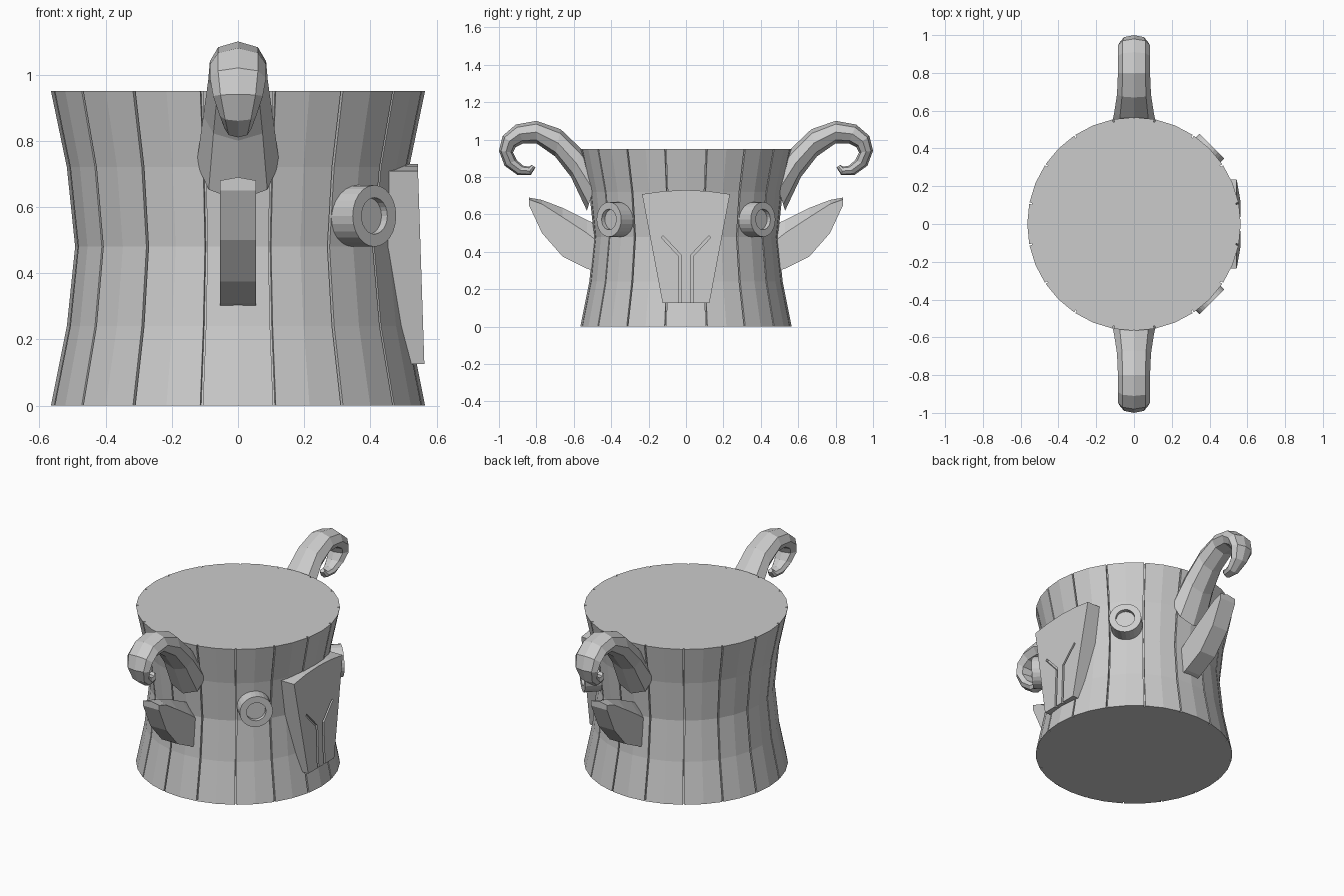
import bpy, bmesh
from math import sin, cos, pi, radians
from mathutils import Vector, Matrix

if "Cube" in bpy.data.objects:
    bpy.data.objects.remove(bpy.data.objects["Cube"])


def loft(name, rings, mirror=False):
    """Skin a list of equal-length vertex rings, cap both ends."""
    bm = bmesh.new()
    rows = [[bm.verts.new(p) for p in ring] for ring in rings]
    n = len(rows[0])
    for a, b in zip(rows, rows[1:]):
        for i in range(n):
            j = (i + 1) % n
            bm.faces.new((a[i], a[j], b[j], b[i]))
    bm.faces.new(rows[0])
    bm.faces.new(rows[-1])
    bmesh.ops.recalc_face_normals(bm, faces=bm.faces)
    mesh = bpy.data.meshes.new(name)
    bm.to_mesh(mesh)
    bm.free()
    obj = bpy.data.objects.new(name, mesh)
    bpy.context.collection.objects.link(obj)
    if mirror:
        mod = obj.modifiers.new("mirror", 'MIRROR')
        mod.use_axis = (False, True, False)
    return obj


# Waisted body of 16 staves with thin grooves between them
def body_ring(z, r):
    pts = []
    for k in range(16):
        mid = radians(22.5 * k)
        seam = mid + radians(11.25)
        half = 0.004 / r
        for ang, rad in ((mid, r), (seam - half, r), (seam - half, r - 0.014),
                         (seam + half, r - 0.014), (seam + half, r)):
            pts.append((rad * cos(ang), rad * sin(ang), z))
    return pts


loft("body", [body_ring(z, r) for z, r in
              ((0, 0.565), (0.24, 0.517), (0.48, 0.492), (0.72, 0.517), (0.95, 0.565))])

# Curled horns: outer point (y, z), inner point (y, z), half width
horn = [(0.46, 0.84, 0.53, 0.62, 0.125), (0.56, 0.95, 0.615, 0.80, 0.105),
        (0.67, 1.055, 0.70, 0.91, 0.09), (0.80, 1.10, 0.80, 0.98, 0.085),
        (0.91, 1.08, 0.87, 0.98, 0.085), (0.98, 1.02, 0.91, 0.96, 0.085),
        (1.0, 0.94, 0.925, 0.93, 0.075), (0.97, 0.86, 0.905, 0.89, 0.055),
        (0.90, 0.81, 0.87, 0.86, 0.04), (0.83, 0.81, 0.84, 0.855, 0.03),
        (0.805, 0.85, 0.825, 0.865, 0.015)]
rings = []
for oy, oz, iy, iz, w in horn:
    outer, inner = Vector((0, oy, oz)), Vector((0, iy, iz))
    mid, up = (outer + inner) / 2, (outer - inner) / 2
    rings.append([mid + up * cos(k * pi / 4) + Vector((w * sin(k * pi / 4), 0, 0))
                  for k in range(8)])
loft("horns", rings, mirror=True)

# Leaf-shaped ears with a ridged top: y, bottom z, side-edge z, ridge z
ear = [(0.44, 0.28, 0.43, 0.53), (0.53, 0.31, 0.50, 0.57), (0.66, 0.375, 0.585, 0.635),
       (0.77, 0.50, 0.655, 0.677), (0.84, 0.65, 0.68, 0.69)]
h = 0.054
loft("ears", [[(-h, y, b), (h, y, b), (h, y, e), (0, y, t), (-h, y, e)]
              for y, b, e, t in ear], mirror=True)

# Ring eyes with a shallow recess, pointing out at 45 degrees
turn = Matrix.Rotation(radians(45), 4, 'Z')
loft("eyes", [[turn @ Vector((d, r * cos(k * pi / 12), 0.573 + r * sin(k * pi / 12)))
               for k in range(24)]
              for d, r in ((0.44, 0.093), (0.583, 0.093), (0.583, 0.055), (0.558, 0.055))],
     mirror=True)

# Snout plate: tapered slab with an arched top and a leaning front
outline = [(-0.125, 0.125), (0.125, 0.125), (0.235, 0.708), (0.12, 0.724),
           (0, 0.73), (-0.12, 0.724), (-0.235, 0.708)]


def front_x(z):
    return 0.563 - 0.033 * (z - 0.125)


snout = loft("snout_plate", [[(0.42, y, z) for y, z in outline],
                             [(front_x(z), y, z) for y, z in outline]])

# Nostril grooves: one bent slot cutter per side
w = 0.007
for s in (-1, 1):
    slot = [(0.03 - w, 0.10), (0.03 + w, 0.10), (0.03 + w, 0.374),
            (0.132, 0.476), (0.122, 0.486), (0.03 - w, 0.38)]
    cutter = loft("nostril_cutter", [[(front_x(z) - 0.016, s * y, z) for y, z in slot],
                                     [(0.62, s * y, z) for y, z in slot]])
    cutter.hide_render = True
    cutter.hide_viewport = True
    cut = snout.modifiers.new("nostril", 'BOOLEAN')
    cut.operation = 'DIFFERENCE'
    cut.solver = 'EXACT'
    cut.object = cutter
